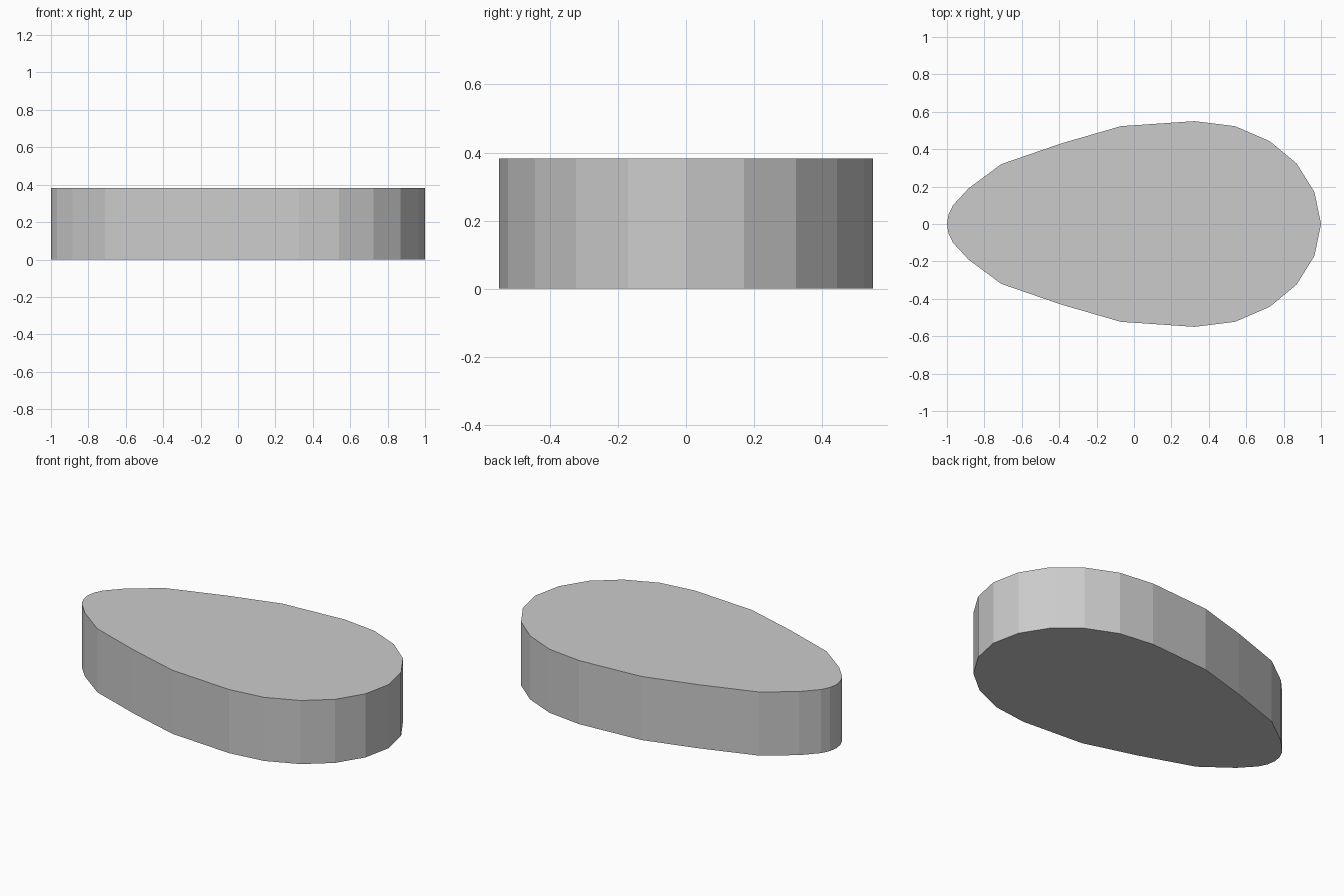
import bpy
import bmesh

if "Cube" in bpy.data.objects:
    bpy.data.objects.remove(bpy.data.objects["Cube"])

HEIGHT = 0.382

# Half outline from the narrow tip to the broad end
half = [(-1, 0), (-0.992, 0.05), (-0.968, 0.10), (-0.885, 0.19), (-0.71, 0.32),
        (-0.385, 0.432), (-0.07, 0.523), (0.325, 0.55), (0.54, 0.523),
        (0.725, 0.443), (0.87, 0.323), (0.965, 0.17), (1, 0)]

# Mirror across the long axis, skipping the two shared end points
outline = [(x, -y) for x, y in half] + half[-2:0:-1]

# Egg-shaped slab: flat face extruded upward
bm = bmesh.new()
base = bm.faces.new([bm.verts.new((x, y, 0)) for x, y in outline])
top = bmesh.ops.extrude_face_region(bm, geom=[base], use_keep_orig=True)["geom"]
bmesh.ops.translate(bm, vec=(0, 0, HEIGHT),
                    verts=[g for g in top if isinstance(g, bmesh.types.BMVert)])
bmesh.ops.recalc_face_normals(bm, faces=bm.faces)

mesh = bpy.data.meshes.new("egg_shaped_slab")
bm.to_mesh(mesh)
bm.free()
slab = bpy.data.objects.new("egg_shaped_slab", mesh)
bpy.context.collection.objects.link(slab)
